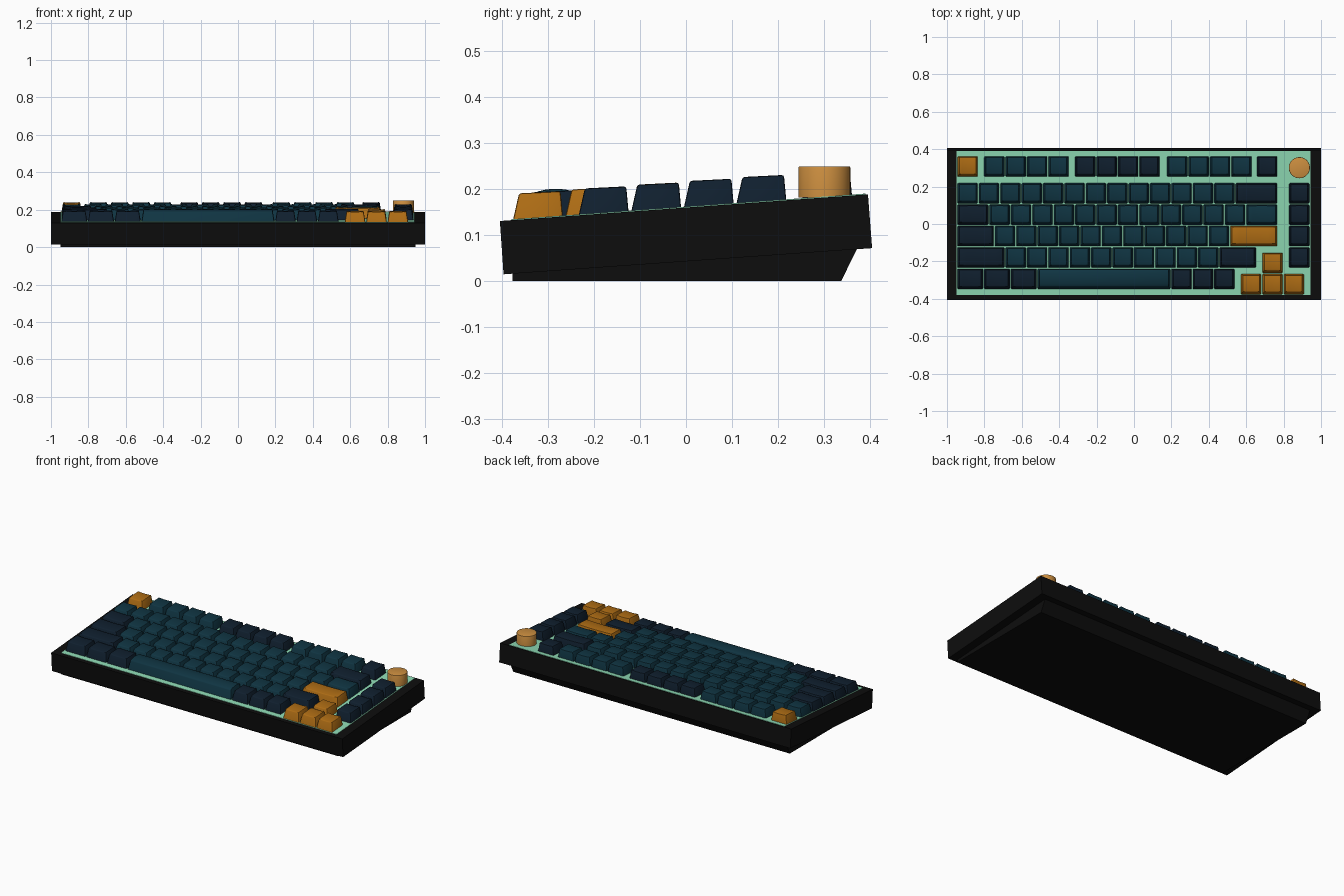
import bpy, bmesh, math
from mathutils import Vector

if "Cube" in bpy.data.objects:
    bpy.data.objects.remove(bpy.data.objects["Cube"])

U = 0.1144            # one key unit
X0 = -0.947           # left edge of key field
SLOPE = 0.0725        # tilt of the typing plane
ANG = math.atan(SLOPE)


def top_z(y):
    return 0.1594 + SLOPE * y


def mat(name, rgb):
    m = bpy.data.materials.new(name)
    m.diffuse_color = (*rgb, 1)
    m.use_nodes = True
    m.node_tree.nodes["Principled BSDF"].inputs["Base Color"].default_value = m.diffuse_color
    return m


BLACK = mat("case_black", (0.004, 0.004, 0.004))
MINT = mat("plate_mint", (0.27, 0.70, 0.46))
TEAL = mat("key_teal", (0.005, 0.035, 0.055))
NAVY = mat("key_navy", (0.005, 0.014, 0.028))
AMBER = mat("key_amber", (0.42, 0.15, 0.007))
COPPER = mat("knob_copper", (0.60, 0.27, 0.05))


def finish(bm, name, m, smooth=False):
    bmesh.ops.recalc_face_normals(bm, faces=bm.faces)
    me = bpy.data.meshes.new(name)
    bm.to_mesh(me)
    bm.free()
    me.materials.append(m)
    ob = bpy.data.objects.new(name, me)
    bpy.context.collection.objects.link(ob)
    if smooth:
        bpy.ops.object.select_all(action='DESELECT')
        ob.select_set(True)
        bpy.context.view_layer.objects.active = ob
        bpy.ops.object.shade_smooth_by_angle(angle=math.radians(35))
    return ob


def extrude_profile(name, pts, xa, xb, m):
    """Side profile in (y, z) extruded along x."""
    bm = bmesh.new()
    f = bm.faces.new([bm.verts.new((xa, y, z)) for y, z in pts])
    r = bmesh.ops.extrude_face_region(bm, geom=[f])
    vs = [g for g in r["geom"] if isinstance(g, bmesh.types.BMVert)]
    bmesh.ops.translate(bm, verts=vs, vec=(xb - xa, 0, 0))
    return finish(bm, name, m)


# Case body, wedge foot and plate
extrude_profile("case", [(-0.405, 0.13), (0.396, 0.188), (0.405, 0.071), (-0.397, 0.014)],
                -1, 1, BLACK)
extrude_profile("wedge_foot", [(-0.378, 0.0), (0.338, 0.0), (0.373, 0.071), (0.36, 0.08), (-0.378, 0.03)],
                -0.95, 0.95, BLACK)
extrude_profile("plate", [(y, top_z(y) + d) for y, d in
                          ((-0.38, -0.01), (0.391, -0.01), (0.391, 0.002), (-0.38, 0.002))],
                -0.949, 0.943, MINT)


def key(name, col, y, width, m, convex=False):
    """Tapered keycap with a dished (or domed) top, sitting on the tilted plate."""
    g = 0.003
    w, d = width * U / 2 - g, U / 2 - g
    ti, fr, bk = 0.009, 0.017, 0.001          # side, front, back taper
    bm = bmesh.new()
    bmesh.ops.create_cube(bm, size=2)
    for v in bm.verts:
        sx, sy, up = v.co.x, v.co.y, v.co.z > 0
        v.co = (sx * (w - (ti if up else 0)),
                sy * d + ((fr if sy < 0 else -bk) if up else 0),
                (0.0565 if sy < 0 else 0.0545) if up else 0)
    # curve the top across x (dish) or y (dome)
    ax = 1 if convex else 0
    es = [e for e in bm.edges
          if abs((e.verts[0].co - e.verts[1].co)[ax]) > 0.05]
    bmesh.ops.subdivide_edges(bm, edges=es, cuts=5, use_grid_fill=True)
    top = [v for v in bm.verts if v.co.z > 0.05]
    lo, hi = min(v.co[ax] for v in top), max(v.co[ax] for v in top)
    for v in top:
        t = 2 * (v.co[ax] - lo) / (hi - lo) - 1
        v.co.z += (0.008 * (1 - t * t) - 0.003) if convex else -0.003 * (1 - t * t)
    # round the top rim and corners
    bm.normal_update()
    rim = [e for e in bm.edges if e.calc_face_angle(0) > 0.7
           and max(v.co.z for v in e.verts) > 0.02]
    bmesh.ops.bevel(bm, geom=rim, offset=0.005, segments=2, profile=0.5, affect='EDGES')
    ob = finish(bm, name, m, True)
    ob.location = (X0 + (col + width / 2) * U, y, top_z(y) + 0.001)
    ob.rotation_euler = (ANG, 0, 0)
    return ob


# Rows: (start column, key width, count, material)
Y1 = 0.164
rows = {
    "function": (Y1 + 1.25 * U, [(0, 1, 1, AMBER), (1.25, 1, 4, TEAL), (5.5, 1, 4, NAVY),
                                 (9.8, 1, 4, TEAL), (14, 1, 1, NAVY)]),
    "number": (Y1, [(0, 1, 13, TEAL), (13, 2, 1, NAVY), (15.5, 1, 1, NAVY)]),
    "upper": (Y1 - U, [(0, 1.5, 1, NAVY), (1.5, 1, 12, TEAL), (13.5, 1.5, 1, TEAL),
                       (15.5, 1, 1, NAVY)]),
    "home": (Y1 - 2 * U, [(0, 1.75, 1, NAVY), (1.75, 1, 11, TEAL), (12.75, 2.25, 1, AMBER),
                          (15.5, 1, 1, NAVY)]),
    "lower": (Y1 - 3 * U, [(0, 2.25, 1, NAVY), (2.25, 1, 10, TEAL), (12.25, 1.75, 1, NAVY),
                           (15.5, 1, 1, NAVY)]),
    "bottom": (Y1 - 4 * U, [(0, 1.25, 3, NAVY), (10, 1, 3, NAVY)]),
    "arrow_up": (Y1 - 3.25 * U, [(14.25, 1, 1, AMBER)]),
    "arrow": (Y1 - 4.25 * U, [(13.25, 1, 3, AMBER)]),
}
for rname, (y, groups) in rows.items():
    n = 1
    for start, width, count, m in groups:
        for i in range(count):
            key(f"{rname}_key_{n}", start + i * width, y, width, m)
            n += 1
key("space_bar", 3.75, Y1 - 4 * U, 6.25, TEAL, convex=True)


# Rotary knob: short stem and bevelled cap
def cylinder(name, r, z0, z1, m, bevel):
    bm = bmesh.new()
    bmesh.ops.create_cone(bm, cap_ends=True, segments=48, radius1=r, radius2=r, depth=z1 - z0)
    if bevel:
        rim = [e for e in bm.edges if all(v.co.z > 0 for v in e.verts)]
        bmesh.ops.bevel(bm, geom=rim, offset=bevel, segments=2, profile=0.5, affect='EDGES')
    ob = finish(bm, name, m, True)
    ob.location = (0.884, 0.301, (z0 + z1) / 2)


cylinder("knob_stem", 0.012, 0.165, 0.2, COPPER, 0)
cylinder("knob", 0.0565, 0.181, 0.249, COPPER, 0.003)
